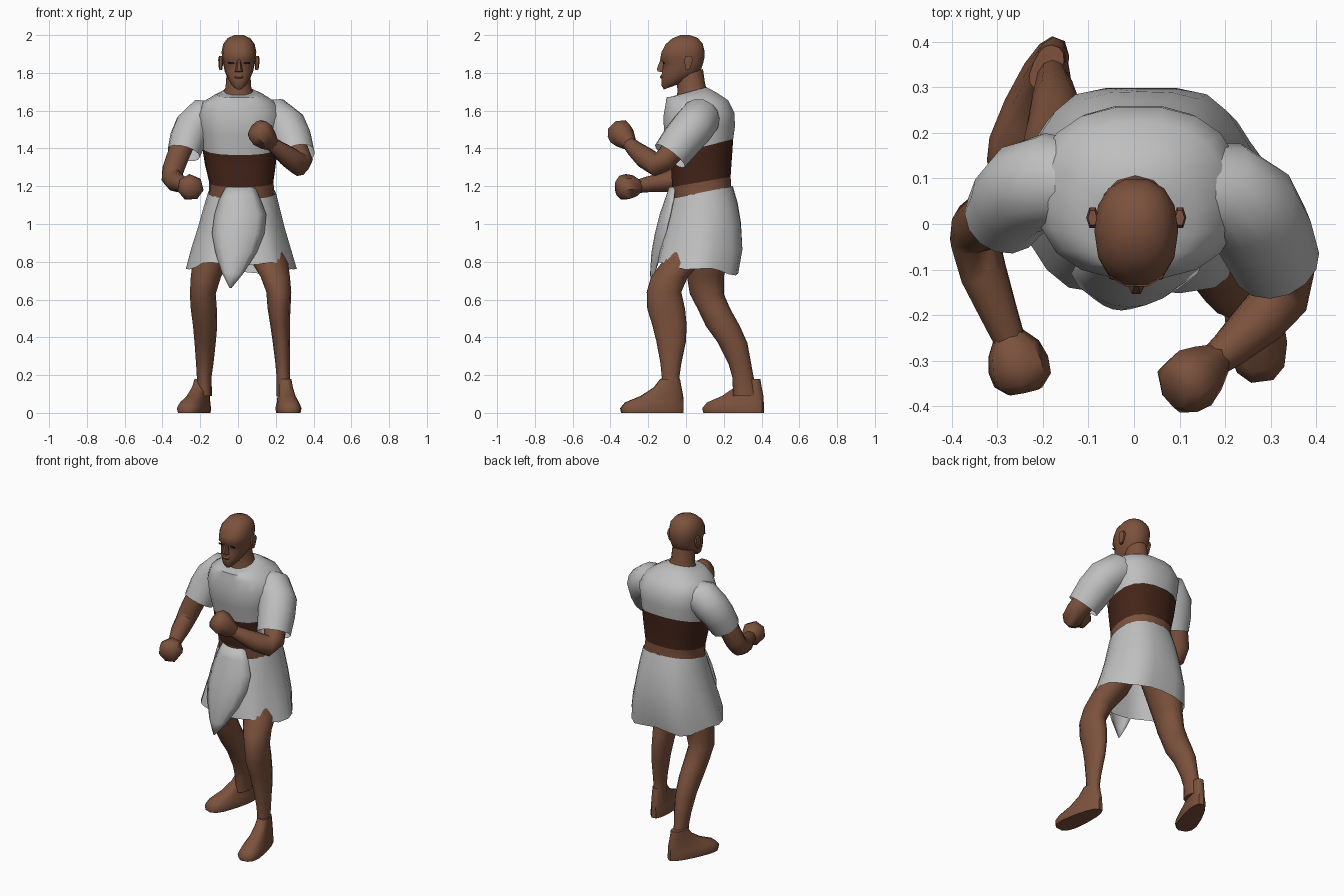
import bpy, bmesh, math
from mathutils import Vector, Matrix


def material(name, col):
    m = bpy.data.materials.new(name)
    m.diffuse_color = (*col, 1)
    return m


CLOTH = material("pale cloth", (0.52, 0.52, 0.52))
SKIN = material("brown skin", (0.2, 0.083, 0.046))
SASH = material("dark sash", (0.058, 0.018, 0.01))
DARK = material("dark eyes", (0.03, 0.012, 0.008))


def loft(name, rings, mats, bands=None, cap0=True, cap1=True):
    """Skin a list of closed rings; bands gives the material of each strip."""
    bm = bmesh.new()
    vs = [[bm.verts.new(p) for p in r] for r in rings]
    n = len(rings[0])
    for i in range(len(vs) - 1):
        for j in range(n):
            k = (j + 1) % n
            f = bm.faces.new((vs[i][j], vs[i][k], vs[i + 1][k], vs[i + 1][j]))
            f.material_index = bands[i] if bands else 0
    if cap0:
        bm.faces.new(vs[0][::-1])
    if cap1:
        bm.faces.new(vs[-1]).material_index = bands[-1] if bands else 0
    bmesh.ops.recalc_face_normals(bm, faces=bm.faces)
    return finish(name, bm, mats)


def finish(name, bm, mats):
    me = bpy.data.meshes.new(name)
    bm.to_mesh(me)
    bm.free()
    for m in mats:
        me.materials.append(m)
    ob = bpy.data.objects.new(name, me)
    bpy.context.collection.objects.link(ob)
    return ob


def ring(xl, xr, yf, yb, zf, zb, n=12, p=2.0, wave=0.0):
    """Rounded outline filling an x/y box, tilted from zf in front to zb behind."""
    pts = []
    for i in range(n):
        a = 2 * math.pi * i / n
        c, s = math.cos(a), math.sin(a)
        c = math.copysign(abs(c) ** (2 / p), c)
        s = math.copysign(abs(s) ** (2 / p), s)
        k = 1 + wave * math.cos(6 * a)
        pts.append(Vector(((xl + xr) / 2 + c * k * (xr - xl) / 2,
                           (yf + yb) / 2 + s * k * (yb - yf) / 2,
                           (zf + zb) / 2 + s * (zb - zf) / 2 + wave * .3 * math.sin(5 * a))))
    return pts


def path(points, n=9):
    """Round rings (x, y, z, radius) square to a path."""
    c = [Vector(p[:3]) for p in points]
    u, out = Vector((0, 1, 0)), []
    for i, p in enumerate(points):
        t = (c[min(i + 1, len(c) - 1)] - c[max(i - 1, 0)]).normalized()
        u = (u - t * u.dot(t)).normalized()
        v = t.cross(u)
        out.append([c[i] + p[3] * (u * math.cos(a) + v * math.sin(a))
                    for a in (2 * math.pi * j / n for j in range(n))])
    return out


# torso: bare waist, sash, shirt
torso = [(-.17, .2, -.05, .25, 1.0, 1.05), (-.155, .195, -.065, .243, 1.13, 1.18),
         (-.153, .187, -.075, .238, 1.195, 1.25), (-.175, .2, -.08, .245, 1.28, 1.35),
         (-.19, .21, -.085, .252, 1.365, 1.45), (-.2, .22, -.118, .262, 1.47, 1.52),
         (-.215, .235, -.122, .258, 1.57, 1.59), (-.19, .2, -.11, .225, 1.635, 1.655),
         (-.125, .14, -.105, .165, 1.67, 1.695), (-.08, .09, -.085, .11, 1.672, 1.725)]
loft("torso", [ring(*r, n=18, p=2.4) for r in torso], [SKIN, SASH, CLOTH],
     [0, 0, 1, 1, 2, 2, 2, 2, 2])

# neck and head
loft("neck", [ring(-.085, .092, -.06, .11, 1.64, 1.71), ring(-.066, .07, -.045, .1, 1.70, 1.75),
              ring(-.06, .065, -.05, .09, 1.78, 1.82)], [SKIN])
head = [(.022, -.118, -.04, 1.712, 1.74), (.045, -.13, .01, 1.73, 1.765), (.062, -.132, .055, 1.765, 1.79),
        (.075, -.13, .08, 1.805, 1.81), (.084, -.12, .093, 1.85, 1.85), (.089, -.14, .1, 1.872, 1.88),
        (.092, -.132, .101, 1.91, 1.915), (.083, -.11, .09, 1.952, 1.955),
        (.06, -.075, .064, 1.982, 1.985), (.025, -.03, .02, 2.0, 2.0)]
loft("head", [ring(.005 - w, .005 + w, *r, n=14, p=2.3) for w, *r in head], [SKIN])
loft("nose", [ring(-.018, .028, -.153, -.1, 1.808, 1.8, 6), ring(-.013, .023, -.158, -.1, 1.822, 1.82, 6),
              ring(-.004, .014, -.138, -.1, 1.87, 1.87, 6)], [SKIN])
loft("lips", [ring(-.02, .03, -.133, -.09, 1.77, 1.77, 8), ring(-.024, .034, -.139, -.09, 1.778, 1.778, 8),
              ring(-.02, .03, -.133, -.09, 1.788, 1.788, 8)], [SKIN])
for s, side in ((1, "left"), (-1, "right")):
    x = .005 + s * .096
    loft(side + "_ear", [ring(x - .01, x + .008, -.005, .022, 1.815, 1.82, 6),
                         ring(x - .014, x + .014, -.012, .04, 1.865, 1.87, 6),
                         ring(x - .01, x + .01, -.005, .032, 1.89, 1.89, 6)], [SKIN])
    x = .005 + s * .04
    loft(side + "_eye", [ring(x - .018, x + .018, -.121, -.113, 1.848, 1.848, 6),
                         ring(x - .02, x + .02, -.124, -.116, 1.857, 1.857, 6)], [DARK])

# skirt, open below
skirt = [(-.158, .2, -.078, .248, 1.135, 1.2, 0), (-.18, .218, -.095, .275, 1.07, 1.11, .01),
         (-.205, .24, -.115, .295, .98, 1.0, .02), (-.24, .272, -.14, .305, .88, .86, .03),
         (-.265, .3, -.158, .283, .79, .735, .04)]
loft("skirt", [ring(*r[:6], n=24, p=2.3, wave=r[6]) for r in skirt], [CLOTH], cap0=False, cap1=False)

# pointed front flap, bowed forward in the middle
flap = [(1.195, -.065, .09, -.09), (1.13, -.1, .12, -.112), (1.05, -.125, .15, -.14),
        (.95, -.138, .14, -.165), (.85, -.12, .1, -.183), (.74, -.085, .03, -.19), (.66, -.045, -.035, -.186)]
bm = bmesh.new()
rows = []
for z, xl, xr, y in flap:
    rows.append([bm.verts.new((xl + (xr - xl) * t / 6, y + (xr - xl) * .2 * (t / 3 - 1) ** 2, z))
                 for t in range(7)])
for a, b in zip(rows, rows[1:]):
    for j in range(6):
        bm.faces.new((a[j], b[j], b[j + 1], a[j + 1]))
flap_ob = finish("front_flap", bm, [CLOTH])
sol = flap_ob.modifiers.new("thickness", "SOLIDIFY")
sol.thickness = .006
sol.offset = -1

# legs: x span, y span, height
legs = {"left_leg": [(.02, .2, -.06, .2, .98), (.07, .265, -.125, .085, .8), (.12, .275, -.185, .01, .72),
                     (.15, .282, -.208, -.025, .64), (.157, .278, -.205, -.005, .55), (.17, .274, -.18, .003, .47),
                     (.183, .275, -.157, 0, .38), (.198, .276, -.135, -.025, .26),
                     (.204, .275, -.128, -.035, .19), (.204, .276, -.14, -.025, .09)],
        "right_leg": [(-.19, .02, -.02, .24, .98), (-.24, -.05, 0, .22, .8), (-.25, -.09, .005, .2, .72),
                      (-.255, -.118, .02, .2, .63), (-.25, -.112, .062, .235, .55), (-.238, -.11, .105, .285, .46),
                      (-.23, -.118, .17, .325, .37), (-.222, -.13, .225, .345, .26),
                      (-.218, -.14, .245, .358, .19), (-.215, -.138, .25, .38, .09)]}
for name, rs in legs.items():
    loft(name, [ring(a, b, c, d, z, z) for a, b, c, d, z in rs], [SKIN])

# feet: built heel at origin, then turned and placed
foot = [(.052, -.335, 0, 0), (.056, -.34, 0, .025), (.048, -.315, 0, .055), (.042, -.23, -.002, .09),
        (.038, -.16, -.012, .135), (.034, -.125, -.02, .18)]
for name, loc, turn in (("left_foot", (.238, -.012), .13), ("right_foot", (-.165, .41), -.36)):
    rs = []
    for i, (w, f, b, z) in enumerate(foot):
        r = ring(-w, w, f, b, z, z, 14, 2.6)
        for p in r:
            p.x *= .85 - p.y * 1.6
        m = Matrix.Translation((loc[0], loc[1], 0)) @ Matrix.Rotation(turn, 4, 'Z')
        rs.append([m @ p for p in r])
    loft(name, rs, [SKIN])

# sleeves
sleeves = {"left_sleeve": [(.1, .09, 1.565, .09), (.2, .075, 1.56, .108), (.255, .035, 1.51, .112),
                           (.285, -.02, 1.445, .108), (.312, -.085, 1.36, .098)],
           "right_sleeve": [(-.1, .09, 1.565, .09), (-.19, .095, 1.56, .105), (-.235, .08, 1.51, .104),
                            (-.265, .05, 1.45, .097), (-.287, .015, 1.375, .088)]}
for name, pts in sleeves.items():
    loft(name, path(pts, 14), [CLOTH], cap1=False)

# arms ending in clenched fists
arms = {"left_arm": [(.26, .02, 1.5, .07), (.305, -.06, 1.4, .066), (.335, -.115, 1.335, .062),
                     (.325, -.16, 1.315, .062), (.275, -.215, 1.35, .058), (.21, -.275, 1.4, .044),
                     (.178, -.3, 1.425, .037)],
        "right_arm": [(-.26, .06, 1.5, .068), (-.31, .02, 1.38, .062), (-.343, -.005, 1.29, .06),
                      (-.35, -.035, 1.245, .056), (-.33, -.11, 1.222, .053), (-.295, -.2, 1.21, .042),
                      (-.275, -.25, 1.2, .036)]}
fists = {"left_fist": [(.185, -.295, 1.42, .036), (.155, -.32, 1.445, .058), (.125, -.342, 1.475, .072),
                       (.1, -.36, 1.5, .066), (.085, -.368, 1.512, .04)],
         "right_fist": [(-.277, -.245, 1.2, .036), (-.265, -.275, 1.198, .06), (-.255, -.31, 1.195, .07),
                        (-.245, -.345, 1.19, .066), (-.24, -.368, 1.188, .04)]}
for name, pts in arms.items():
    loft(name, path(pts, 10), [SKIN])
for name, pts in fists.items():
    loft(name, path(pts, 7), [SKIN])

# smooth shading with sharp edges kept
for ob in bpy.data.objects:
    ob.select_set(True)
bpy.context.view_layer.objects.active = flap_ob
bpy.ops.object.shade_smooth_by_angle(angle=math.radians(50))
